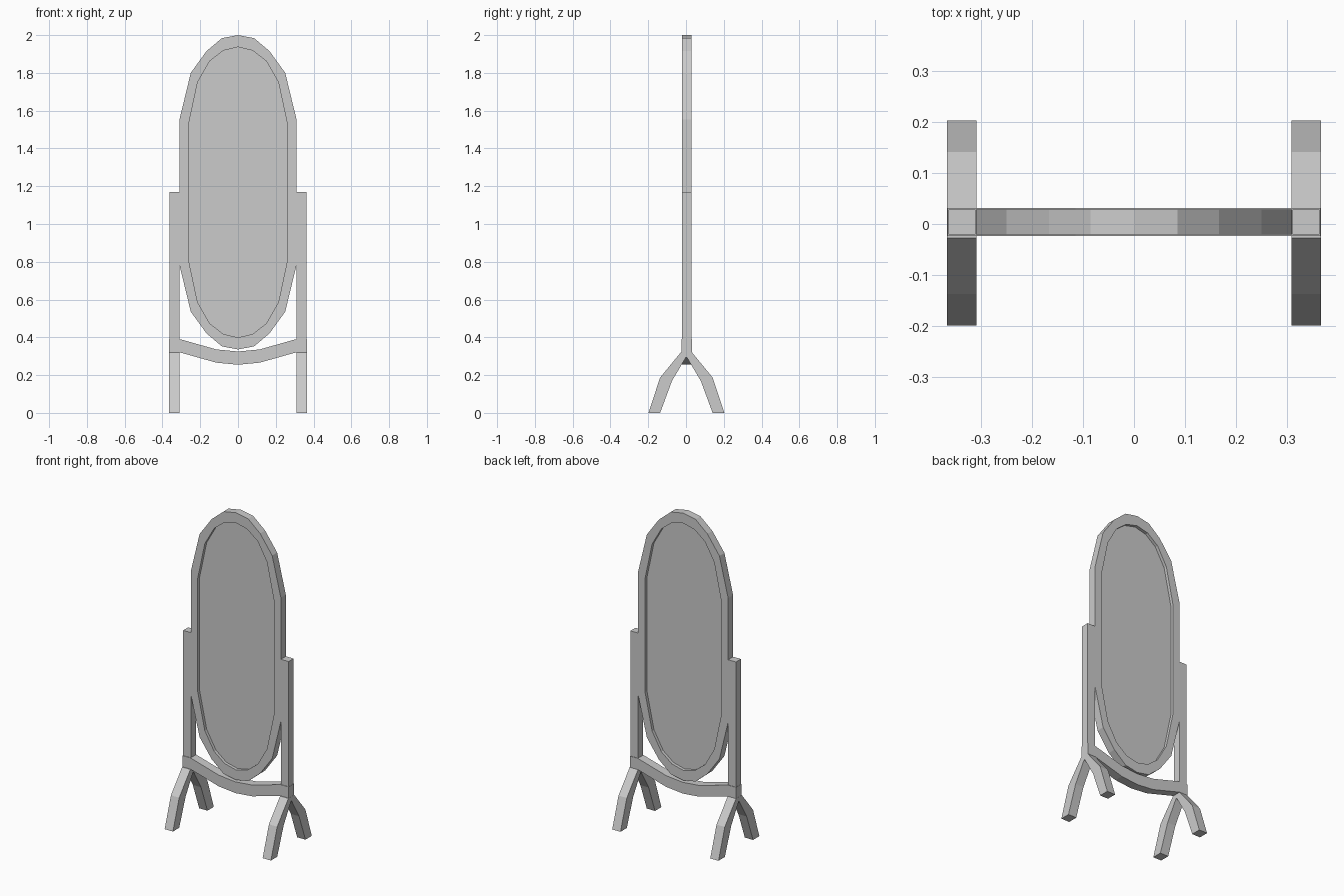
import bpy, bmesh

if "Cube" in bpy.data.objects:
    bpy.data.objects.remove(bpy.data.objects["Cube"])

Y0, Y1 = -0.021, 0.028   # front and back of frame and posts


def make_object(name, bm):
    bmesh.ops.recalc_face_normals(bm, faces=bm.faces[:])
    mesh = bpy.data.meshes.new(name)
    bm.to_mesh(mesh)
    bm.free()
    obj = bpy.data.objects.new(name, mesh)
    bpy.context.collection.objects.link(obj)
    return obj


def band(name, a, b, place, d0, d1, closed=False):
    """Solid strip between two matching outlines, given depth d0..d1."""
    bm = bmesh.new()
    rings = [[bm.verts.new(place(p, d)) for p, d in ((i, d0), (o, d0), (o, d1), (i, d1))]
             for i, o in zip(a, b)]
    n = len(rings)
    for k in range(n if closed else n - 1):
        r, s = rings[k], rings[(k + 1) % n]
        for j in range(4):
            bm.faces.new((r[j], r[(j + 1) % 4], s[(j + 1) % 4], s[j]))
    if not closed:
        bm.faces.new(rings[0])
        bm.faces.new(rings[-1])
    return make_object(name, bm)


def in_front(p, d):
    return (p[0], d, p[1])


def in_side(p, d):
    return (d, p[0], p[1])


def oval(half, mid):
    """Full outline from the upper right quarter (top to side)."""
    right = half + [(x, 2 * mid - z) for x, z in reversed(half)]
    return right + [(-x, z) for x, z in reversed(right[1:-1])]


# Oval frame
MID = 1.168
outer = oval([(0, 2.0), (0.085, 1.984), (0.167, 1.915), (0.25, 1.80), (0.31, 1.553)], MID)
inner = oval([(0, 1.937), (0.078, 1.918), (0.15, 1.862), (0.214, 1.75), (0.263, 1.52)], MID)
band("oval_frame", inner, outer, in_front, Y0, Y1, closed=True)

# Recessed mirror panel
bm = bmesh.new()
face = bm.faces.new([bm.verts.new((x, -0.002, z)) for x, z in inner])
ext = bmesh.ops.extrude_face_region(bm, geom=[face])
for v in ext["geom"]:
    if isinstance(v, bmesh.types.BMVert):
        v.co.y = 0.009
make_object("mirror_panel", bm)

# Curved cross rail
right = [(0, 0.325), (0.115, 0.336), (0.31, 0.391), (0.365, 0.391)]
top = [(-x, z) for x, z in reversed(right[1:])] + right
bottom = [(x, z - 0.07) for x, z in top]
band("cross_rail", bottom, top, in_front, -0.024, 0.031)

# Posts and splayed leg pairs
leg_out = [(0.201, 0), (0.139, 0.187), (0.029, 0.321)]
leg_in = [(0.139, 0), (0.076, 0.17), (0.003, 0.293)]
for label, s in (("left", -1), ("right", 1)):
    bm = bmesh.new()
    bmesh.ops.create_cube(bm, size=1)
    for v in bm.verts:
        v.co = (s * (0.337 + v.co.x * 0.053), Y0 if v.co.y < 0 else Y1,
                1.17 if v.co.z > 0 else 0.39)
    make_object(label + "_post", bm)

    a = leg_in + [(-y, z) for y, z in reversed(leg_in)]
    b = leg_out + [(-y, z) for y, z in reversed(leg_out)]
    a, b = ([(y + 0.002, z) for y, z in pts] for pts in (a, b))
    band(label + "_legs", a, b, in_side, s * 0.309, s * 0.366)
